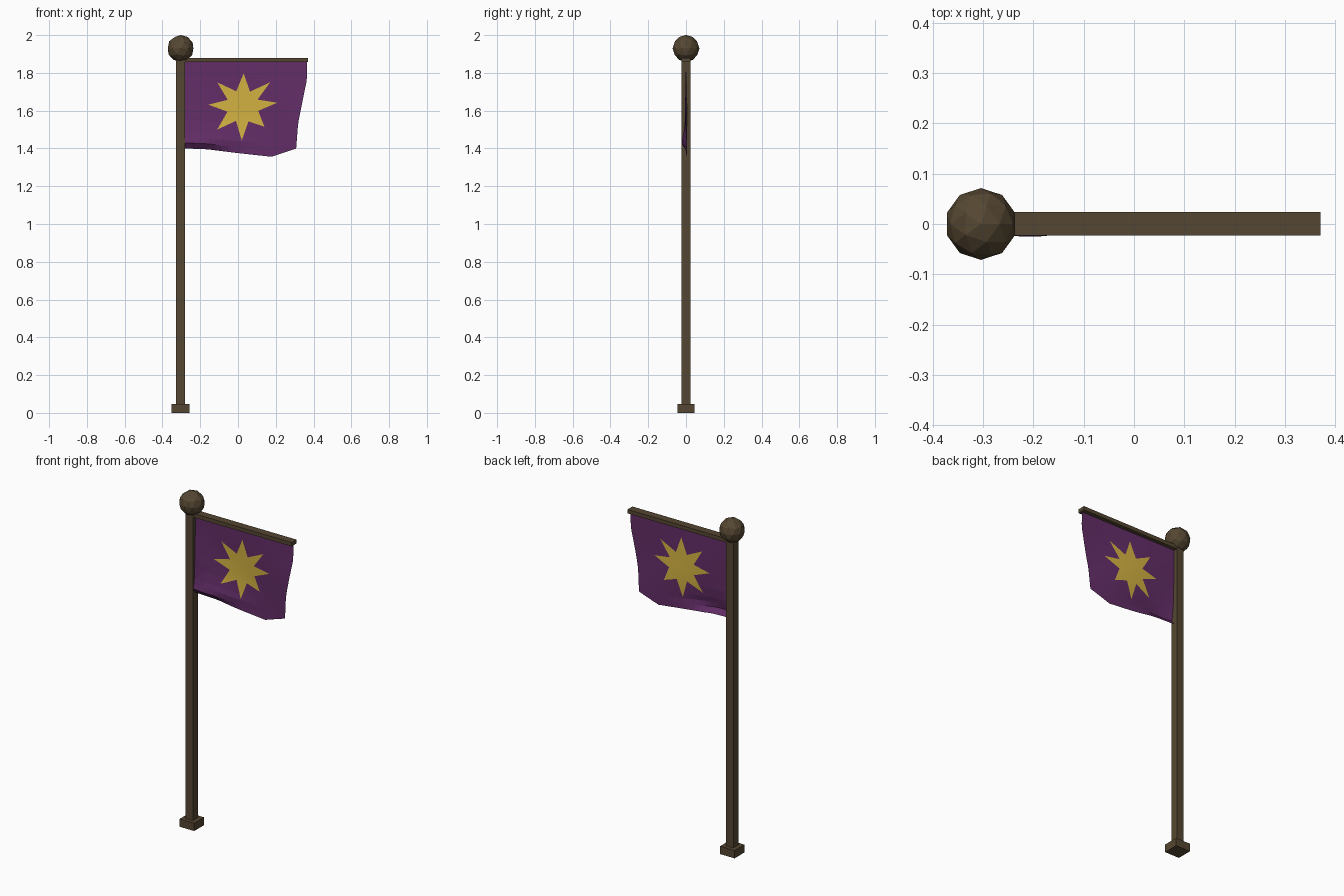
import bpy, bmesh, math

if "Cube" in bpy.data.objects:
    bpy.data.objects.remove(bpy.data.objects["Cube"])

def material(name, rgb):
    m = bpy.data.materials.new(name)
    m.diffuse_color = (*rgb, 1)
    m.use_nodes = True
    m.node_tree.nodes["Principled BSDF"].inputs["Base Color"].default_value = m.diffuse_color
    return m

WOOD = material("dark_wood", (0.091, 0.063, 0.032))
PURPLE = material("purple_cloth", (0.125, 0.027, 0.138))
GOLD = material("gold_cloth", (0.66, 0.45, 0.055))
POLE_X = -0.305

def add_object(bm, name, mat):
    mesh = bpy.data.meshes.new(name)
    bm.to_mesh(mesh)
    bm.free()
    mesh.materials.append(mat)
    ob = bpy.data.objects.new(name, mesh)
    bpy.context.collection.objects.link(ob)
    return ob

def box(name, lo, hi):
    bm = bmesh.new()
    bmesh.ops.create_cube(bm, size=1)
    for v in bm.verts:
        v.co = [(a + b) / 2 + c * (b - a) for a, b, c in zip(lo, hi, v.co)]
    return add_object(bm, name, WOOD)

def interp(points, s):
    for (a, p), (b, q) in zip(points, points[1:]):
        if s <= b:
            return p + (q - p) * (s - a) / (b - a)
    return points[-1][1]

# Wooden frame
box("foot", (POLE_X - 0.048, -0.046, 0), (POLE_X + 0.048, 0.046, 0.047))
box("pole", (POLE_X - 0.0235, -0.0235, 0.03), (POLE_X + 0.0235, 0.0235, 1.9))
box("crossbar", (POLE_X, -0.0225, 1.857), (0.37, 0.0235, 1.88))
bm = bmesh.new()
bmesh.ops.create_icosphere(bm, subdivisions=2, radius=0.0713)
add_object(bm, "finial_ball", WOOD).location = (POLE_X + 0.001, 0, 1.9295)

# Cloth shape: gentle ripples plus a curled fold in the lower corner by the pole
RIGHT = [(0, 0.366), (0.22, 0.365), (0.48, 0.34), (0.72, 0.318), (1, 0.308)]
BOTTOM = [(0, 1.400), (0.2, 1.396), (0.47, 1.376), (0.78, 1.356), (1, 1.40)]
FOLD = [(1.39, 0.012), (1.43, -0.022), (1.47, -0.008), (1.54, 0.0)]

def cloth_y(x, z):
    drop = min(1, max(0, (1.87 - z) / 0.3))
    ripple = 0.006 * drop * math.sin(9 * x + 7 * z - 10)
    near_pole = math.exp(-((x + 0.2) / 0.17) ** 2)
    return ripple + near_pole * interp([(1.0, 0.012)] + FOLD, z)

# Flag sheet
bm = bmesh.new()
NU, NV = 18, 16
rows = []
for j in range(NV + 1):
    t = j / NV
    row = []
    for i in range(NU + 1):
        u = i / NU
        x = -0.285 + u * (interp(RIGHT, t) + 0.285)
        z = 1.868 + t * (interp(BOTTOM, u) - 1.868)
        row.append(bm.verts.new((x, cloth_y(x, z), z)))
    rows.append(row)
for a, b in zip(rows, rows[1:]):
    for i in range(NU):
        bm.faces.new((a[i], b[i], b[i + 1], a[i + 1]))
add_object(bm, "flag", PURPLE)

# Eight-pointed star, one layer on each face of the flag
CX, CZ, INNER = 0.025, 1.624, 0.086
TIPS = [(0.03, 1.797), (0.17, 1.75), (0.207, 1.642), (0.14, 1.515),
        (0.02, 1.442), (-0.11, 1.5), (-0.157, 1.632), (-0.11, 1.75)]

def star(name, side):
    outline = []
    for k, (x, z) in enumerate(TIPS):
        x2, z2 = TIPS[(k + 1) % 8]
        dx, dz = (x + x2) / 2 - CX, (z + z2) / 2 - CZ
        s = INNER / math.hypot(dx, dz)
        outline += [(x, z), (CX + dx * s, CZ + dz * s)]
    bm = bmesh.new()
    centre = bm.verts.new((CX, 0, CZ))
    ring = [bm.verts.new((x, 0, z)) for x, z in outline]
    for k in range(16):
        tri = [centre, ring[k], ring[(k + 1) % 16]]
        bm.faces.new(tri if side > 0 else tri[::-1])
    bmesh.ops.subdivide_edges(bm, edges=bm.edges[:], cuts=3, use_grid_fill=True)
    for v in bm.verts:
        v.co.y = cloth_y(v.co.x, v.co.z) + side * 0.002
    add_object(bm, name, GOLD)

star("star_front", -1)
star("star_back", 1)
